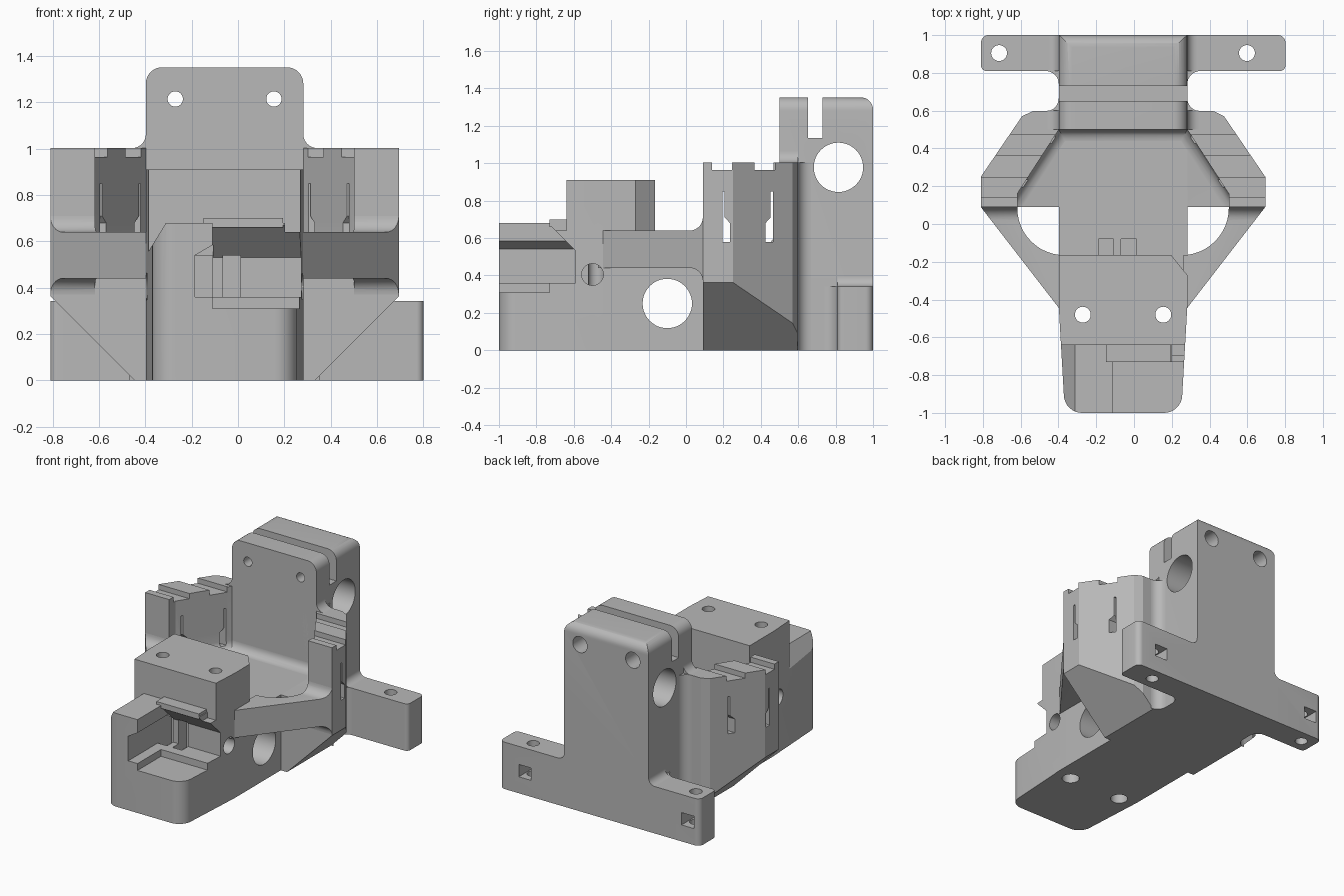
import bpy, bmesh, math

cube = bpy.data.objects.get("Cube")
if cube:
    bpy.data.objects.remove(cube, do_unlink=True)

mat = bpy.data.materials.new("plain grey")
mat.use_nodes = True
GREY = (0.48, 0.48, 0.48, 1)
mat.diffuse_color = GREY
mat.node_tree.nodes["Principled BSDF"].inputs["Base Color"].default_value = GREY

SHIFT = -0.058   # the symmetry plane of the part sits off centre
HALF = 0.34      # half width of the main body


def extrude(name, pts, axis, lo, hi):
    """Prism from a 2D profile: axis x uses (y,z), y uses (x,z), z uses (x,y)."""
    def place(p, h):
        return {"x": (h, p[0], p[1]), "y": (p[0], h, p[1]), "z": (p[0], p[1], h)}[axis]
    bm = bmesh.new()
    a = [bm.verts.new(place(p, lo)) for p in pts]
    b = [bm.verts.new(place(p, hi)) for p in pts]
    n = len(pts)
    bm.faces.new(a)
    bm.faces.new(b[::-1])
    for i in range(n):
        bm.faces.new((a[i], b[i], b[(i + 1) % n], a[(i + 1) % n]))
    bmesh.ops.recalc_face_normals(bm, faces=bm.faces)
    mesh = bpy.data.meshes.new(name)
    bm.to_mesh(mesh)
    bm.free()
    mesh.materials.append(mat)
    ob = bpy.data.objects.new(name, mesh)
    ob.location.x = SHIFT
    bpy.context.collection.objects.link(ob)
    return ob


def box(x0, x1, y0, y1, z0, z1, name="cutter"):
    return extrude(name, [(x0, y0), (x1, y0), (x1, y1), (x0, y1)], "z", z0, z1)


def rod(axis, a, b, r, lo, hi):
    ring = [(a + r * math.cos(t * math.pi / 24), b + r * math.sin(t * math.pi / 24)) for t in range(48)]
    return extrude("cutter", ring, axis, lo, hi)


def rounded(pts, radii, steps=8):
    """Round the corners of a profile with quadratic arcs."""
    out = []
    for i, (p, r) in enumerate(zip(pts, radii)):
        if not r:
            out.append(p)
            continue
        ends = []
        for q in (pts[i - 1], pts[(i + 1) % len(pts)]):
            d = math.dist(p, q)
            ends.append([p[k] + (q[k] - p[k]) * r / d for k in (0, 1)])
        w = math.sqrt(0.5)
        for s in range(steps + 1):
            t = s / steps
            c = ((1 - t) ** 2, 2 * w * t * (1 - t), t * t)
            out.append(tuple((c[0] * ends[0][k] + c[1] * p[k] + c[2] * ends[1][k]) / sum(c) for k in (0, 1)))
    return out


def fillet(x, y, sx, sy, r):
    """Concave corner filler profile."""
    arc = [t * math.pi / 16 for t in range(9)]
    return [(x, y)] + [(x + sx * r * (1 - math.cos(t)), y + sy * r * (1 - math.sin(t))) for t in arc]


def boolean(ob, others, op="DIFFERENCE"):
    for other in others:
        mod = ob.modifiers.new("cut", "BOOLEAN")
        mod.operation = op
        mod.solver = "EXACT"
        mod.object = other
        bpy.context.view_layer.objects.active = ob
        bpy.ops.object.modifier_apply(modifier=mod.name)
        bpy.data.objects.remove(other, do_unlink=True)
    return ob


# Front block: tapered foot and raised clamp block in one piece
plan = [(HALF, -0.44), (HALF, -0.27), (0.255, -0.165), (-HALF, -0.165), (-HALF, -0.44), (-0.308, -1), (0.308, -1)]
front = extrude("front_block", rounded(plan, [0, 0, 0, 0, 0, 0.09, 0.09]), "z", 0, 0.91)
boolean(front, [
    box(-1, 1, -1.2, -0.64, 0.68, 1),
    # open pocket with sloping overhang, undercut on the right wall
    extrude("cutter", [(-1.2, 0.31), (-0.73, 0.31), (-0.73, 0.36), (-0.59, 0.36), (-0.59, 0.53),
                       (-0.73, 0.67), (-0.73, 0.8), (-1.2, 0.8)], "x", -0.052, 1),
    extrude("cutter", [(-0.127, 0.36), (-0.127, 0.54), (-0.05, 0.585), (-0.05, 0.36)], "y", -1.2, -0.59),
    # outer chamfer of the right wall
    extrude("cutter", [(-0.345, 0.53), (-0.25, 0.685), (-0.5, 0.685), (-0.5, 0.53)], "y", -1.2, -0.64),
    box(0.26, 0.5, -0.8, -0.64, 0.64, 0.8),
])
for x in (-0.127, -0.007):       # strap slots in the pocket wall
    boolean(front, [box(x, x + 0.075, -0.66, -0.5, 0.3, 0.54)])
for x in (-0.213, 0.213):        # vertical screw holes
    boolean(front, [rod("z", x, -0.48, 0.042, -0.1, 1), rod("z", x, -0.48, 0.058, -0.1, 0.2)])
for s in (-1, 1):                # blind side holes
    boolean(front, [rod("x", -0.5, 0.405, 0.058, s * 0.22, s * 0.5)])
boolean(front, [rod("x", -0.1, 0.25, 0.132, -1, 1)])
box(-0.09, 0.253, -0.73, -0.63, 0.66, 0.70, "pocket_lip")

# Central body with the cross bore and strap slots
FLOOR = 0.55
body = box(-HALF, HALF, -0.3, 0.6, 0, FLOOR, "central_body")
boolean(body, [rod("x", -0.1, 0.25, 0.132, -1, 1)])
for x in (-0.13, -0.01):
    boolean(body, [box(x, x + 0.08, -0.165, -0.08, 0.42, 0.8)])

# Rear tower
tower = extrude("rear_tower", rounded([(-HALF, 0), (HALF, 0), (HALF, 1.352), (-HALF, 1.352)],
                                      [0, 0, 0.07, 0.07]), "y", 0.5, 1)
side = extrude("cutter", rounded([(0.4, -0.1), (1, -0.1), (1, 1.352), (0.4, 1.352)], [0, 0, 0.065, 0]), "x", -1, 1)
boolean(tower, [side], "INTERSECT")
boolean(tower, [box(-1, 1, 0.652, 0.73, 1.135, 2), rod("x", 0.815, 0.978, 0.132, -1, 1)])
for x in (-0.213, 0.213):
    boolean(tower, [rod("y", x, 1.215, 0.033, 0, 2), rod("y", x, 1.215, 0.058, 0.83, 2)])

# Side wings: one hexagonal block hollowed by a filleted pocket
half = [(0.753, 0.09), (0.753, 0.25), (0.535, 0.57), (0.48, 0.597)]
wings = extrude("side_wings", half + [(-x, y) for x, y in reversed(half)], "z", 0, 1.003)
half = [(0.56, -0.2), (0.56, 0.16), (HALF, 0.5)]
pocket = extrude("cutter", half + [(-x, y) for x, y in reversed(half)], "z", FLOOR, 2)
bm = bmesh.new()
bm.from_mesh(pocket.data)
low = [e for e in bm.edges if all(v.co.z < 1 for v in e.verts) and all(v.co.y > 0.1 for v in e.verts)]
bmesh.ops.bevel(bm, geom=low, offset=0.06, segments=6, profile=0.5, affect="EDGES")
bm.to_mesh(pocket.data)
bm.free()
boolean(wings, [pocket])
for s in (-1, 1):
    # sloping underside
    boolean(wings, [extrude("cutter", [(s * 0.38, -0.01), (s * 0.9, -0.01), (s * 0.9, 0.51)], "y", -0.2, 0.9)])
    # cross grooves on top and keyhole slots in the walls
    for y0, y1 in ((0.14, 0.245), (0.365, 0.475)):
        boolean(wings, [box(s * 0.36, s, y0, y1, 0.965, 1.1)])
    for y, n in ((0.195, 0.195), (0.425, 0.453)):
        boolean(wings, [extrude("cutter", [(y, 0.58), (y + 0.04, 0.58), (y + 0.04, 0.68), (n + 0.012, 0.71),
                                           (n + 0.012, 0.85), (n, 0.85), (n, 0.71), (y, 0.68)],
                                "x", s * 0.36, s)])

# Diagonal arms, curved inside, flared where they meet the wings
flare = [(-0.5, 0.44)] + fillet(0.09, 0.44, -1, -1, 0.07)[:0:-1] + fillet(0.09, 0.64, -1, 1, 0.07)[1:] + [(-0.5, 0.64)]
for s, side_name in ((1, "left"), (-1, "right")):
    arm = extrude(side_name + "_arm", flare, "x", s * 0.3, s * 0.76)
    boolean(arm, [extrude("cutter", [(s * 0.32, -0.47), (s * 0.753, 0.09), (s * 0.753, 0.2), (s * 0.32, 0.2)],
                          "z", 0.2, 0.9)], "INTERSECT")
    boolean(arm, [rod("z", s * 0.31, 0.085, 0.25, 0, 1)])
    # concave fillets around the tower
    x = s * HALF
    extrude(side_name + "_wing_back_fillet", fillet(x, 0.597, s, 1, 0.07), "z", 0, 1.003)
    extrude(side_name + "_ear_front_fillet", fillet(x, 0.81, s, -1, 0.07), "z", 0, 0.342)
    extrude(side_name + "_wing_top_fillet", fillet(x, 1.003, s, 1, 0.06), "y", 0.5, 0.6)
    extrude(side_name + "_ear_top_fillet", fillet(x, 0.342, s, 1, 0.05), "y", 0.81, 1)

    # mounting ears with screw holes and nut traps
    end = s * (0.86 if s > 0 else 0.752)
    ear = extrude(side_name + "_ear", rounded([(s * 0.3, 0.81), (end, 0.81), (end, 1), (s * 0.3, 1)],
                                              [0, 0.03, 0.04, 0]), "z", 0, 0.342)
    boolean(ear, [rod("z", s * 0.656, 0.905, 0.042, -1, 1),
                  box(s * 0.656 - 0.05, s * 0.656 + 0.05, 0.85, 1.1, 0.12, 0.21)])

# Smooth the rounded surfaces, keep edges crisp
for ob in list(bpy.context.scene.objects):
    if ob.type == "MESH" and ob.data.materials and ob.data.materials[0] == mat:
        bpy.ops.object.select_all(action="DESELECT")
        ob.select_set(True)
        bpy.context.view_layer.objects.active = ob
        bpy.ops.object.shade_smooth_by_angle(angle=math.radians(25))
